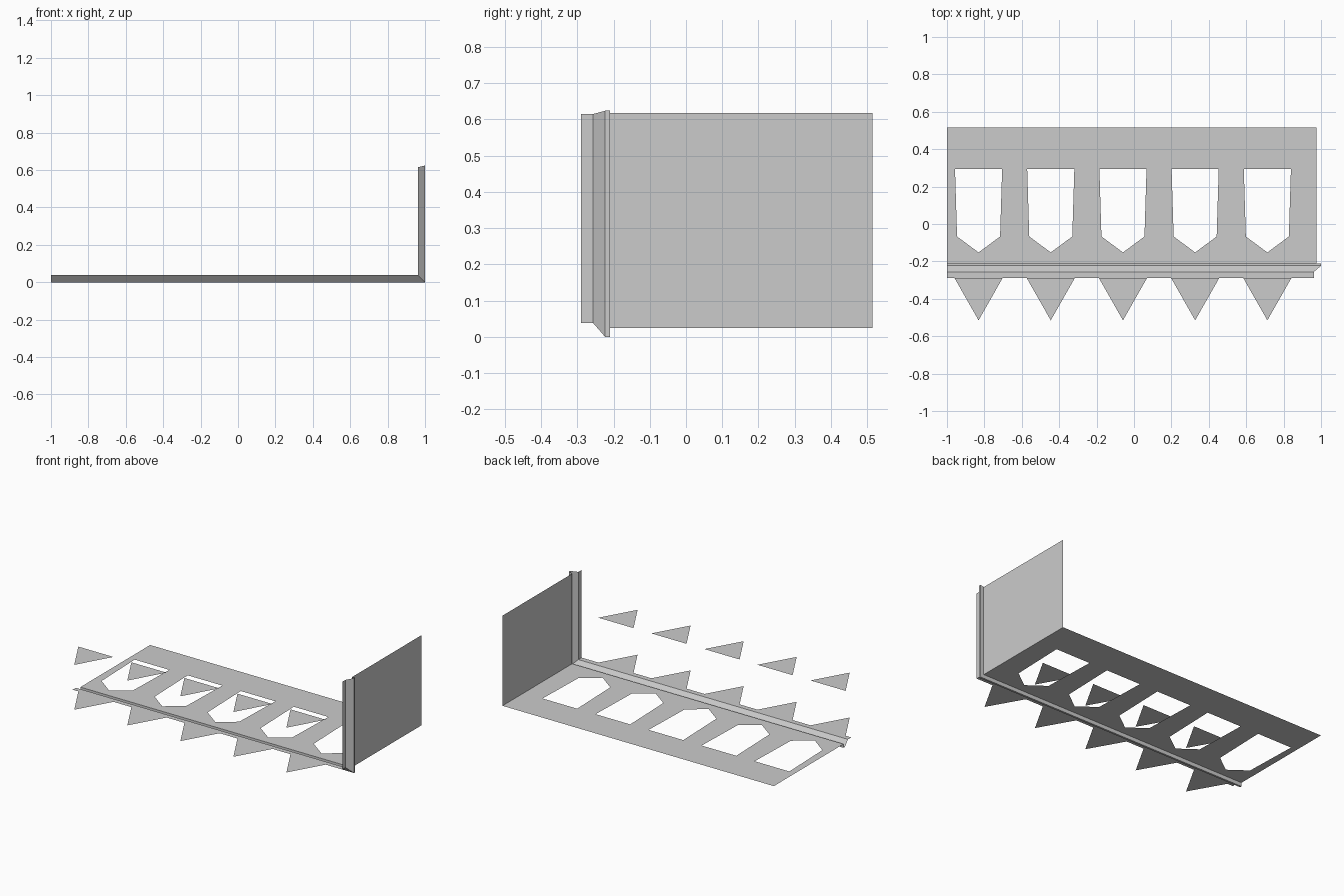
import bpy
import bmesh

if "Cube" in bpy.data.objects:
    bpy.data.objects.remove(bpy.data.objects["Cube"], do_unlink=True)

grey = bpy.data.materials.new("light_grey")
grey.use_nodes = True
colour = (0.6, 0.6, 0.6, 1)
grey.diffuse_color = colour
grey.node_tree.nodes["Principled BSDF"].inputs["Base Color"].default_value = colour

FRONT, BACK, LIP = -0.21, 0.515, -0.29
SHEET = 0.025          # inset of the panels from the outer corner
FIRST, STEP, BAYS = -0.831, 0.386, 5
centres = [FIRST + STEP * i for i in range(BAYS)]


def finish(name, bm):
    mesh = bpy.data.meshes.new(name)
    bm.to_mesh(mesh)
    bm.free()
    mesh.materials.append(grey)
    obj = bpy.data.objects.new(name, mesh)
    bpy.context.collection.objects.link(obj)
    return obj


def top_of(inset):
    return 0.624 - 0.24 * inset


def loop(bm, points):
    verts = [bm.verts.new(p) for p in points]
    return [bm.edges.new((v, verts[i - 1])) for i, v in enumerate(verts)]


# Base panel with a row of pointed openings
bm = bmesh.new()
right = 1 - SHEET
edges = loop(bm, [(-1, FRONT, SHEET), (right, FRONT, SHEET),
                  (right, BACK, SHEET), (-1, BACK, SHEET)])
opening = [(-0.126, 0.293), (-0.115, -0.067), (0, -0.152),
           (0.115, -0.067), (0.126, 0.293)]
for c in centres:
    edges += loop(bm, [(c + x, y, SHEET) for x, y in opening])
bmesh.ops.triangle_fill(bm, edges=edges, use_beauty=True, normal=(0, 0, 1))
bmesh.ops.dissolve_limit(bm, angle_limit=0.01, verts=bm.verts, edges=bm.edges)
for f in bm.faces:
    if f.normal.z < 0:
        f.normal_flip()
finish("base_panel", bm)

# Upright end panel
bm = bmesh.new()
bm.faces.new([bm.verts.new(p) for p in (
    (right, FRONT, SHEET), (right, BACK, SHEET),
    (right, BACK, top_of(SHEET)), (right, FRONT, top_of(SHEET)))])
finish("end_panel", bm)

# Folded trim swept along the base and up the end, mitred at the corner
profile = [(LIP, 0.038), (-0.256, 0.038), (-0.223, 0), (FRONT, 0), (FRONT, SHEET)]
bm = bmesh.new()
rows = []
for y, inset in profile:
    path = [(-1, y, inset), (1 - inset, y, inset), (1 - inset, y, top_of(inset))]
    rows.append([bm.verts.new(p) for p in path])
for a, b in zip(rows, rows[1:]):
    for i in range(2):
        bm.faces.new((a[i], a[i + 1], b[i + 1], b[i]))
finish("folded_trim", bm)

# Two levels of flat pointed teeth
for name, z in (("lower_teeth", 0.038), ("upper_teeth", 0.333)):
    bm = bmesh.new()
    for c in centres:
        bm.faces.new([bm.verts.new(p) for p in (
            (c - 0.128, LIP, z), (c, -BACK, z), (c + 0.128, LIP, z))])
    finish(name, bm)
